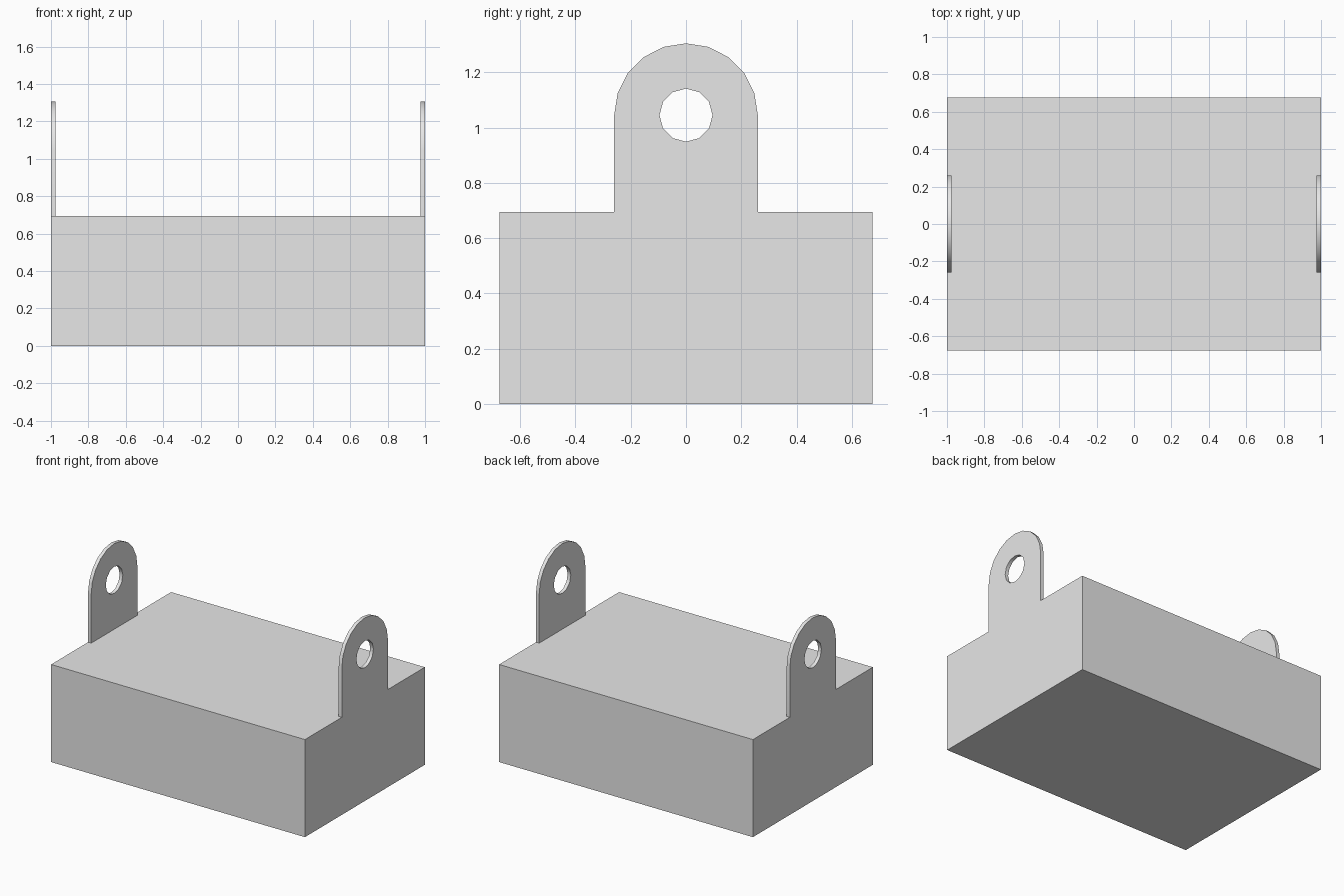
import bpy
import bmesh
from math import sin, cos, pi, radians

default = bpy.data.objects.get("Cube")
if default:
    bpy.data.objects.remove(default, do_unlink=True)

HALF_X, HALF_Y, TOP = 1.0, 0.675, 0.695
LUG_R, HOLE_R, EYE_Z, THICK = 0.26, 0.096, 1.045, 0.025

grey = bpy.data.materials.new("plain grey")
grey.use_nodes = True
grey.diffuse_color = (0.8, 0.8, 0.8, 1)
grey.node_tree.nodes["Principled BSDF"].inputs["Base Color"].default_value = (0.8, 0.8, 0.8, 1)


def finish(bm, name):
    bmesh.ops.recalc_face_normals(bm, faces=bm.faces)
    mesh = bpy.data.meshes.new(name)
    bm.to_mesh(mesh)
    bm.free()
    mesh.materials.append(grey)
    obj = bpy.data.objects.new(name, mesh)
    bpy.context.collection.objects.link(obj)
    return obj


def arc(radius, steps, sweep):
    return [(radius * cos(sweep * i / steps), EYE_Z + radius * sin(sweep * i / steps))
            for i in range(steps + 1)]


def add_loop(bm, points, x):
    verts = [bm.verts.new((x, y, z)) for y, z in points]
    return [bm.edges.new((v, verts[i - 1])) for i, v in enumerate(verts)]


# Solid block body
bm = bmesh.new()
bmesh.ops.create_cube(bm, size=1)
for v in bm.verts:
    v.co = (v.co.x * 2 * HALF_X, v.co.y * 2 * HALF_Y, (v.co.z + 0.5) * TOP)
finish(bm, "block_body")

# Round-topped lug with an eye hole, one flush with each end
outline = arc(LUG_R, 10, pi) + [(-LUG_R, TOP), (LUG_R, TOP)]
hole = arc(HOLE_R, 12, 2 * pi)[:-1]
for side, name in ((1, "left_lug"), (-1, "right_lug")):
    bm = bmesh.new()
    x = side * HALF_X
    edges = add_loop(bm, outline, x) + add_loop(bm, hole, x)
    bmesh.ops.triangle_fill(bm, edges=edges, use_beauty=True)
    ext = bmesh.ops.extrude_face_region(bm, geom=bm.faces[:], use_keep_orig=True)
    moved = [g for g in ext["geom"] if isinstance(g, bmesh.types.BMVert)]
    bmesh.ops.translate(bm, verts=moved, vec=(-side * THICK, 0, 0))
    lug = finish(bm, name)
    bpy.ops.object.select_all(action='DESELECT')
    lug.select_set(True)
    bpy.context.view_layer.objects.active = lug
    bpy.ops.object.shade_smooth_by_angle(angle=radians(35))
